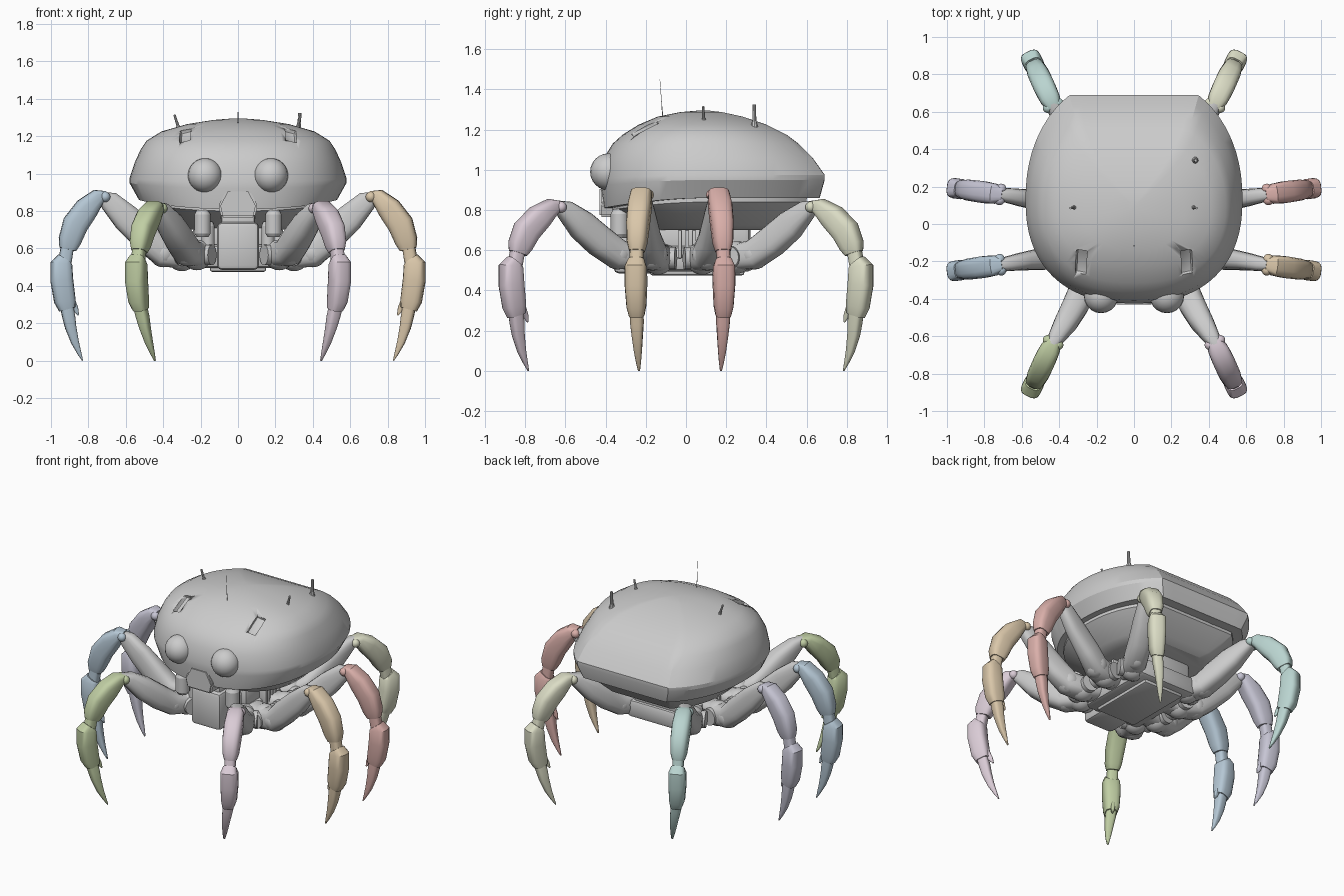
import bpy, bmesh, math
from mathutils import Vector, Matrix

if "Cube" in bpy.data.objects:
    bpy.data.objects.remove(bpy.data.objects["Cube"])

UP = Vector((0, 0, 1))


def finish(bm, name, colour=None, angle=35):
    bmesh.ops.recalc_face_normals(bm, faces=bm.faces)
    me = bpy.data.meshes.new(name)
    bm.to_mesh(me)
    bm.free()
    ob = bpy.data.objects.new(name, me)
    bpy.context.collection.objects.link(ob)
    if colour:
        mat = bpy.data.materials.new(name + "_paint")
        mat.diffuse_color = (*colour, 1)
        mat.use_nodes = True
        mat.node_tree.nodes["Principled BSDF"].inputs["Base Color"].default_value = mat.diffuse_color
        me.materials.append(mat)
    bpy.ops.object.select_all(action='DESELECT')
    ob.select_set(True)
    bpy.context.view_layer.objects.active = ob
    bpy.ops.object.shade_smooth_by_angle(angle=math.radians(angle))
    return ob


def super_xy(a, n):
    c, s = math.cos(a), math.sin(a)
    return (math.copysign(abs(c) ** (2 / n), c), math.copysign(abs(s) ** (2 / n), s))


def loft(bm, rings):
    vs = [[bm.verts.new(p) for p in r] for r in rings]
    n = len(vs[0])
    for a, b in zip(vs, vs[1:]):
        for i in range(n):
            bm.faces.new((a[i], a[(i + 1) % n], b[(i + 1) % n], b[i]))
    bm.faces.new(vs[0])
    bm.faces.new(vs[-1])


def limb(bm, pts, lateral, n=3.2, sides=16):
    """pts: (position, half depth, half width) swept with a rounded box section"""
    rings = []
    for i, (p, d, w) in enumerate(pts):
        t = (pts[min(i + 1, len(pts) - 1)][0] - pts[max(i - 1, 0)][0]).normalized()
        nrm = lateral.cross(t).normalized()
        ring = []
        for k in range(sides):
            u, v = super_xy((k + .5) * math.tau / sides, n)
            ring.append(p + nrm * d * u + lateral * w * v)
        rings.append(ring)
    loft(bm, rings)


def ball(bm, p, r):
    bmesh.ops.create_uvsphere(bm, u_segments=20, v_segments=12, radius=r,
                              matrix=Matrix.Translation(p))


def rod(bm, a, b, r1, r2, seg=14):
    a, b = Vector(a), Vector(b)
    d = b - a
    m = Matrix.Translation((a + b) / 2) @ d.to_track_quat('Z', 'Y').to_matrix().to_4x4()
    bmesh.ops.create_cone(bm, cap_ends=True, segments=seg, radius1=r1, radius2=r2,
                          depth=d.length, matrix=m)


def box(name, lo, hi, bevel=.015):
    lo, hi = Vector(lo), Vector(hi)
    bm = bmesh.new()
    bmesh.ops.create_cube(bm, size=1, matrix=Matrix.Translation((lo + hi) / 2)
                          @ Matrix.Diagonal((*(hi - lo), 1)))
    bmesh.ops.bevel(bm, geom=bm.edges[:], offset=bevel, segments=2, profile=.5,
                    affect='EDGES')
    return finish(bm, name)


def dome(name, table, sides=72):
    """table: z, half width, front y, back y, how far the front dips; the back is cut flat"""
    bm = bmesh.new()
    rings = []
    for z, hx, yf, yb, dip in table:
        ring = []
        for k in range(sides):
            a = k * math.tau / sides
            u, v = super_xy(a, 2.15 if a < math.pi else 2.35)
            if v > 0:
                v = min(1, v * 1.2)
            ring.append(Vector((hx * u, (yf + yb) / 2 + (yb - yf) / 2 * v,
                                z - dip * max(0, -v) ** 2)))
        rings.append(ring)
    loft(bm, rings)
    return finish(bm, name, angle=25)


# upper shell and the tub below it
shell = dome("shell", [
    (.86, .49, -.37, .63, .05), (.86, .53, -.41, .665, .05), (.95, .58, -.425, .69, .03),
    (.975, .58, -.425, .69, .02), (1.06, .552, -.408, .63, 0), (1.13, .52, -.365, .56, 0),
    (1.175, .49, -.315, .50, 0), (1.225, .41, -.235, .40, 0), (1.265, .27, -.14, .28, 0),
    (1.287, .13, -.03, .18, 0), (1.294, .04, .05, .12, 0)])
dome("belly_tub", [(.70, .30, -.17, .44, 0), (.725, .37, -.23, .49, 0),
                   (.84, .49, -.37, .60, .04), (.88, .49, -.37, .60, 0)])

# recessed vents in the shell
for s in (-1, 1):
    vent = box("vent_cutter", (-.03, -.07, -.015), (.03, .07, .1), .008)
    vent.matrix_world = (Matrix.Translation((s * .28, -.20, 1.198))
                         @ Matrix.Rotation(s * .35, 4, 'Y') @ Matrix.Rotation(.45, 4, 'X')
                         @ Matrix.Rotation(s * .2, 4, 'Z'))
    vent.hide_render = True
    vent.hide_set(True)
    mod = shell.modifiers.new("vent", 'BOOLEAN')
    mod.object = vent
    mod.operation = 'DIFFERENCE'
    mod.solver = 'EXACT'

# eyes
for s, side in ((-1, "left"), (1, "right")):
    bm = bmesh.new()
    ball(bm, (s * .176, -.385, .99), .092)
    finish(bm, side + "_eye")

# snout, mouth and cheek canisters
bm = bmesh.new()
prof = [(-.06, .915), (.06, .915), (.105, .83), (.09, .765), (-.09, .765), (-.105, .83)]
loft(bm, [[Vector((x, y, z)) for x, z in prof] for y in (-.43, -.2)])
bmesh.ops.bevel(bm, geom=bm.edges[:], offset=.01, segments=2, affect='EDGES')
finish(bm, "snout")
box("mouth_box", (-.112, -.36, .485), (.112, -.15, .74), .025)
box("mouth_bridge", (-.09, -.33, .70), (.09, -.12, .80))
for s in (-1, 1):
    bm = bmesh.new()
    for x, y, r, z0, z1 in ((.19, -.33, .045, .68, .78), (.16, -.25, .035, .58, .72)):
        rod(bm, (s * x, y, z0), (s * x, y, z1), r, r)
        rod(bm, (s * x, y, z1), (s * x, y, z1 + .025), r, r * .7)
        rod(bm, (s * x, y, z0 - .02), (s * x, y, z0), r * .7, r)
    finish(bm, "cheek_canisters")

# pelvis, waist and underside plate
box("pelvis", (-.22, -.23, .495), (.22, .34, .62), .03)
box("under_plate", (-.15, -.18, .475), (.15, .29, .51), .012)
box("waist", (-.19, -.18, .58), (.19, .32, .74), .03)
for i in range(4):
    y = -.03 + i * .035
    for s in (-1, 1):
        box("waist_rib", (s * .21 - .03, y - .01, .56), (s * .21 + .03, y + .01, .70), .004)

# leg silhouette seen side on: reach, height, half depth, half width
SEGMENTS = [
    [(.705, .885, .022, .035), (.745, .878, .042, .054), (.805, .815, .064, .059),
     (.865, .73, .069, .057), (.895, .64, .06, .05), (.905, .595, .045, .038)],
    [(.905, .62, .034, .034), (.925, .50, .036, .034)],
    [(.922, .545, .04, .042), (.938, .52, .057, .054), (.936, .43, .06, .055),
     (.92, .32, .057, .048), (.908, .275, .044, .038)],
    [(.918, .33, .036, .034), (.90, .235, .034, .033), (.89, .18, .03, .028),
     (.868, .10, .021, .02), (.845, .04, .011, .012), (.828, 0, .003, .005)],
    [(.89, .33, .022, .014), (.865, .275, .016, .011), (.85, .243, .004, .004)],
]
COLOURS = {
    ("front", 1): (.70, .60, .67), ("front", -1): (.53, .62, .37),
    ("mid_front", 1): (.70, .57, .40), ("mid_front", -1): (.46, .57, .66),
    ("mid_back", 1): (.70, .43, .40), ("mid_back", -1): (.57, .56, .66),
    ("back", 1): (.71, .72, .56), ("back", -1): (.49, .66, .63)}
# thigh: x, y, z, half depth, half width
MID_THIGH = [(.20, .09, .57, .06, .07), (.30, .11, .56, .07, .075), (.40, .135, .575, .075, .072),
             (.48, .155, .65, .08, .06), (.60, .17, .765, .075, .047), (.69, .185, .855, .055, .038),
             (.735, .19, .885, .02, .028)]
END_THIGH = [(.17, -.17, .57, .055, .07), (.22, -.25, .565, .066, .075), (.27, -.34, .58, .074, .074),
             (.31, -.43, .645, .078, .072), (.36, -.52, .725, .075, .064), (.41, -.60, .80, .05, .047),
             (.44, -.65, .83, .02, .03)]


def leg(label, sx):
    sy = 1 if "back" in label else -1
    mid = "mid" in label
    if mid:
        fix = lambda x, y, z: Vector((sx * x, -.03 + sy * y, z))
        thigh, knee, d, drift = MID_THIGH, (.73, .19), Vector((1.03, .14)), Vector((0, 0))
    else:
        fix = lambda x, y, z: Vector((sx * x, -sy * y, z))
        thigh, knee, d, drift = END_THIGH, (.44, -.65), Vector((.50, -1.06)), Vector((-.045, -.03))
    squash = 1 if mid else .82

    def place(r, z):
        q = Vector(knee) + d * (r - .73) + drift * max(0, 1 - z / .35)
        return fix(q.x, q.y, z if z < .54 else .54 + (z - .54) * squash)

    out = (place(1, .5) - place(.5, .5)).normalized()
    lateral = out.cross(UP).normalized()
    name = label + ("_right" if sx > 0 else "_left")

    bm = bmesh.new()
    for seg in SEGMENTS:
        limb(bm, [(place(r, z), dp, w) for r, z, dp, w in seg], lateral)
    for s in (-1, 1):
        ball(bm, place(.715, .875) + lateral * s * .03, .028)
    finish(bm, name + "_leg", COLOURS[label, sx])

    bm = bmesh.new()
    limb(bm, [(fix(x, y, z), dp, w) for x, y, z, dp, w in thigh], lateral, 2.8)
    hip = fix(*thigh[1][:3])
    ball(bm, hip, .082)
    rod(bm, hip - lateral * .09, hip + lateral * .09, .055, .055, 20)
    ball(bm, fix(*thigh[2][:3]), .076)
    finish(bm, name + "_thigh")


for label in ("front", "mid_front", "mid_back", "back"):
    for sx in (-1, 1):
        leg(label, sx)

# antennas: base, tip, radius
for a, b, r in (((.325, .34, 1.19), (.33, .34, 1.325), .012),
                ((.31, .09, 1.22), (.335, .085, 1.31), .009),
                ((-.31, .09, 1.22), (-.34, .085, 1.315), .009),
                ((0, -.115, 1.25), (0, -.13, 1.45), .0015)):
    bm = bmesh.new()
    rod(bm, a, b, r, r * .7, 10)
    m = Vector(a).lerp(Vector(b), .4)
    rod(bm, a, m, r * 2, r, 10)
    finish(bm, "antenna")
